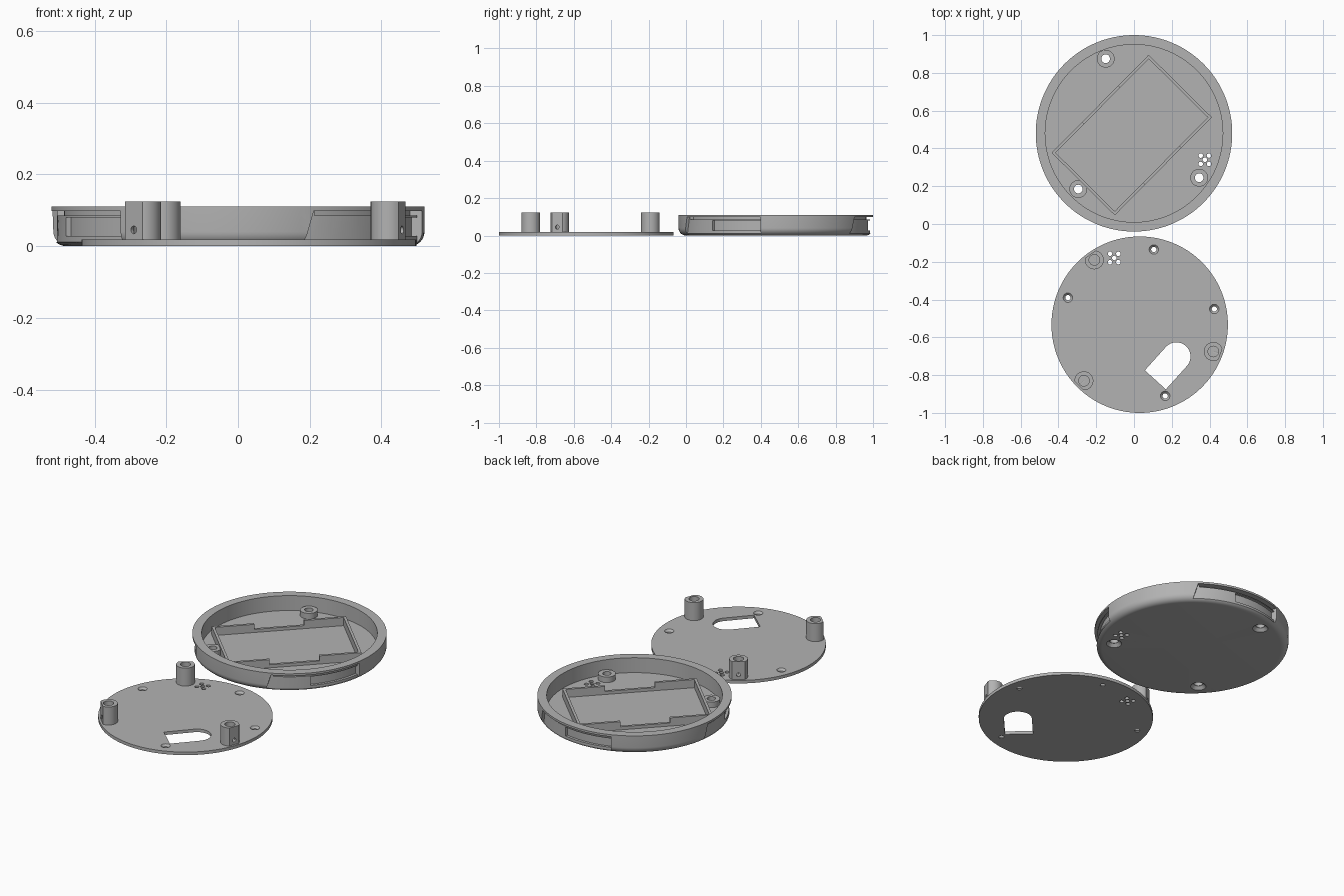
import bpy, bmesh
from math import sin, cos, pi, radians, atan2
from mathutils import Matrix, Vector

if "Cube" in bpy.data.objects:
    bpy.data.objects.remove(bpy.data.objects["Cube"], do_unlink=True)

grey = bpy.data.materials.new("plain grey")
grey.use_nodes = True
grey.diffuse_color = (0.45, 0.45, 0.45, 1)
grey.node_tree.nodes["Principled BSDF"].inputs["Base Color"].default_value = (0.45, 0.45, 0.45, 1)


def add(name, bm):
    bmesh.ops.recalc_face_normals(bm, faces=bm.faces)
    me = bpy.data.meshes.new(name)
    bm.to_mesh(me)
    bm.free()
    me.materials.append(grey)
    ob = bpy.data.objects.new(name, me)
    bpy.context.scene.collection.objects.link(ob)
    return ob


def cone(name, x, y, z0, z1, r0, r1=None, seg=32):
    bm = bmesh.new()
    bmesh.ops.create_cone(bm, cap_ends=True, segments=seg, radius1=r0,
                          radius2=r0 if r1 is None else r1, depth=z1 - z0,
                          matrix=Matrix.Translation((x, y, (z0 + z1) / 2)))
    return add(name, bm)


def box(name, centre, size, angle=0):
    bm = bmesh.new()
    m = Matrix.Translation(centre) @ Matrix.Rotation(angle, 4, 'Z') @ Matrix.Diagonal((*size, 1))
    bmesh.ops.create_cube(bm, size=1, matrix=m)
    return add(name, bm)


def prism(name, outline, z0, z1):
    bm = bmesh.new()
    face = bm.faces.new([bm.verts.new((x, y, z0)) for x, y in outline])
    top = bmesh.ops.extrude_face_region(bm, geom=[face])["geom"]
    bmesh.ops.translate(bm, vec=(0, 0, z1 - z0), verts=[v for v in top if isinstance(v, bmesh.types.BMVert)])
    return add(name, bm)


def lathe(name, x, y, profile, seg=128):
    # spin a profile whose first and last points lie on the axis
    bm = bmesh.new()
    vs = [bm.verts.new((r, 0, z)) for r, z in profile]
    es = [bm.edges.new(p) for p in zip(vs, vs[1:])]
    bmesh.ops.spin(bm, geom=vs + es, axis=(0, 0, 1), cent=(0, 0, 0), angle=2 * pi, steps=seg)
    bmesh.ops.remove_doubles(bm, verts=bm.verts, dist=0.0001)
    bmesh.ops.translate(bm, vec=(x, y, 0), verts=bm.verts)
    return add(name, bm)


def sector(name, cx, cy, a0, a1, r0, r1, z0, z1, slant=0, n=20):
    # curved block around the rim, with an optionally slanted first end
    bm = bmesh.new()
    rings = []
    for i in range(n + 1):
        ring = []
        for r, z, s in ((r0, z0, slant), (r1, z0, slant), (r1, z1, 0), (r0, z1, 0)):
            a = radians(a0 - s + (a1 - a0 + s) * i / n)
            ring.append(bm.verts.new((cx + r * cos(a), cy + r * sin(a), z)))
        rings.append(ring)
    for p, q in zip(rings, rings[1:]):
        for k in range(4):
            bm.faces.new((p[k], p[(k + 1) % 4], q[(k + 1) % 4], q[k]))
    bm.faces.new(rings[0])
    bm.faces.new(rings[-1])
    return add(name, bm)


def cut(ob, cutters):
    for c in cutters:
        c.hide_render = True
        mod = ob.modifiers.new("cut", 'BOOLEAN')
        mod.operation, mod.solver, mod.object = 'DIFFERENCE', 'EXACT', c
    bpy.context.view_layer.update()
    me = bpy.data.meshes.new_from_object(ob.evaluated_get(bpy.context.evaluated_depsgraph_get()))
    ob.modifiers.clear()
    ob.data = me


def discard(cutters):
    for c in cutters:
        bpy.data.objects.remove(c, do_unlink=True)


def vents(x, y, step):
    spots = [(0, 0)] + [(i * step, j * step) for i in (-1, 1) for j in (-1, 1)]
    return [cone("vent_cutter", x + i, y + j, -0.05, 0.05, 0.012, seg=16) for i, j in spots]


# Round case: shallow tray with a rounded lower edge
CX, CY = 0, 0.48
R, FILLET, FLOOR, TOP = 0.52, 0.04, 0.022, 0.11
fillet = [(R - FILLET + FILLET * sin(a), FILLET - FILLET * cos(a))
          for a in (radians(11.25 * i) for i in range(9))]
case = lathe("case_tray", CX, CY, [(0, 0)] + fillet +
             [(R, TOP), (0.47, TOP), (0.47, FLOOR), (0, FLOOR)])

# Bosses and screw holes in the case
case_screws = [(-0.15, 0.875), (-0.295, 0.185), (0.345, 0.245)]
bosses = [cone("case_boss", x, y, FLOOR - 0.005, 0.055, 0.047) for x, y in case_screws]
holes = [cone("hole_cutter", x, y, -0.05, 0.2, 0.023) for x, y in case_screws]
sinks = [cone("sink_cutter", x, y, -0.004, 0.02, 0.045, 0.022) for x, y in case_screws]

# Three side recesses, each with an upper groove and a deeper pocket
recesses = []
for k in range(3):
    a = -66 + 120 * k
    recesses += [sector("recess_cutter", CX, CY, a, a + 57, 0.505, 0.6, 0.012, 0.098, 3),
                 sector("groove_cutter", CX, CY, a + 1, a + 57, 0.485, 0.6, 0.085, 0.098),
                 sector("pocket_cutter", CX, CY, a + 24, a + 57, 0.49, 0.6, 0.028, 0.08)]
case_vents = vents(0.375, 0.34, 0.022)
cut(case, holes + sinks + recesses + case_vents)

# Rectangular frame on the case floor, lowered in the middle of its long sides
FC, TURN = Vector((-0.012, 0.471, 0.045)), radians(45.3)
frame = box("inner_frame", FC, (0.73, 0.47, 0.05), TURN)
frame_cutters = [box("frame_cutter", FC, (0.70, 0.44, 0.2), TURN),
                 box("notch_cutter", FC + Vector((0, 0, 0.035)), (0.27, 0.6, 0.08), TURN)]
cut(frame, frame_cutters)
for boss in bosses:
    cut(boss, holes)
discard(holes + sinks + recesses + case_vents + frame_cutters)

# Flat base plate
PX, PY, PR, PT = 0.03, -0.533, 0.467, 0.018
plate = cone("base_plate", PX, PY, 0, PT, PR, seg=128)
plate_screws = [(-0.35, -0.39), (0.105, -0.135), (0.425, -0.45), (0.165, -0.91)]
plate_cuts = vents(-0.105, -0.18, 0.022)
for x, y in plate_screws:
    plate_cuts += [cone("hole_cutter", x, y, -0.05, 0.05, 0.014, seg=24),
                   cone("sink_cutter", x, y, 0.006, 0.02, 0.014, 0.027, seg=24)]

# Window with one rounded end
base, along = Vector((0.113, -0.825)), Vector((0.67, 0.743))
across, half = Vector((along.y, -along.x)), 0.075
end = base + along * 0.166
outline = [base - across * half, base + across * half]
outline += [end + across * half * cos(pi * i / 24) + along * half * sin(pi * i / 24) for i in range(25)]
plate_cuts.append(prism("window_cutter", outline, -0.05, 0.05))
cut(plate, plate_cuts)
discard(plate_cuts)

# Posts with a blind bore, an outer flat and a small side hole
posts = []
for x, y in ((-0.21, -0.19), (0.42, -0.675), (-0.265, -0.83)):
    post = cone("plate_post", x, y, PT - 0.004, 0.124, 0.05)
    a = atan2(y - PY, x - PX)
    out = Vector((cos(a), sin(a), 0))
    side = cone("side_cutter", 0, 0, -0.04, 0.04, 0.011, seg=16)
    side.matrix_world = (Matrix.Translation(Vector((x, y, 0.045)) + out * 0.04)
                         @ out.to_track_quat('Z', 'Y').to_matrix().to_4x4())
    tools = [cone("bore_cutter", x, y, 0.035, 0.2, 0.028),
             box("flat_cutter", Vector((PX, PY, 0.1)) + out * 0.555, (0.2, 0.3, 0.3), a), side]
    cut(post, tools)
    discard(tools)
    posts.append(post)

# Smooth round surfaces, keeping hard edges
bpy.ops.object.select_all(action='DESELECT')
for ob in [case, frame, plate] + bosses + posts:
    ob.select_set(True)
    bpy.context.view_layer.objects.active = ob
bpy.ops.object.shade_smooth_by_angle(angle=radians(30))
